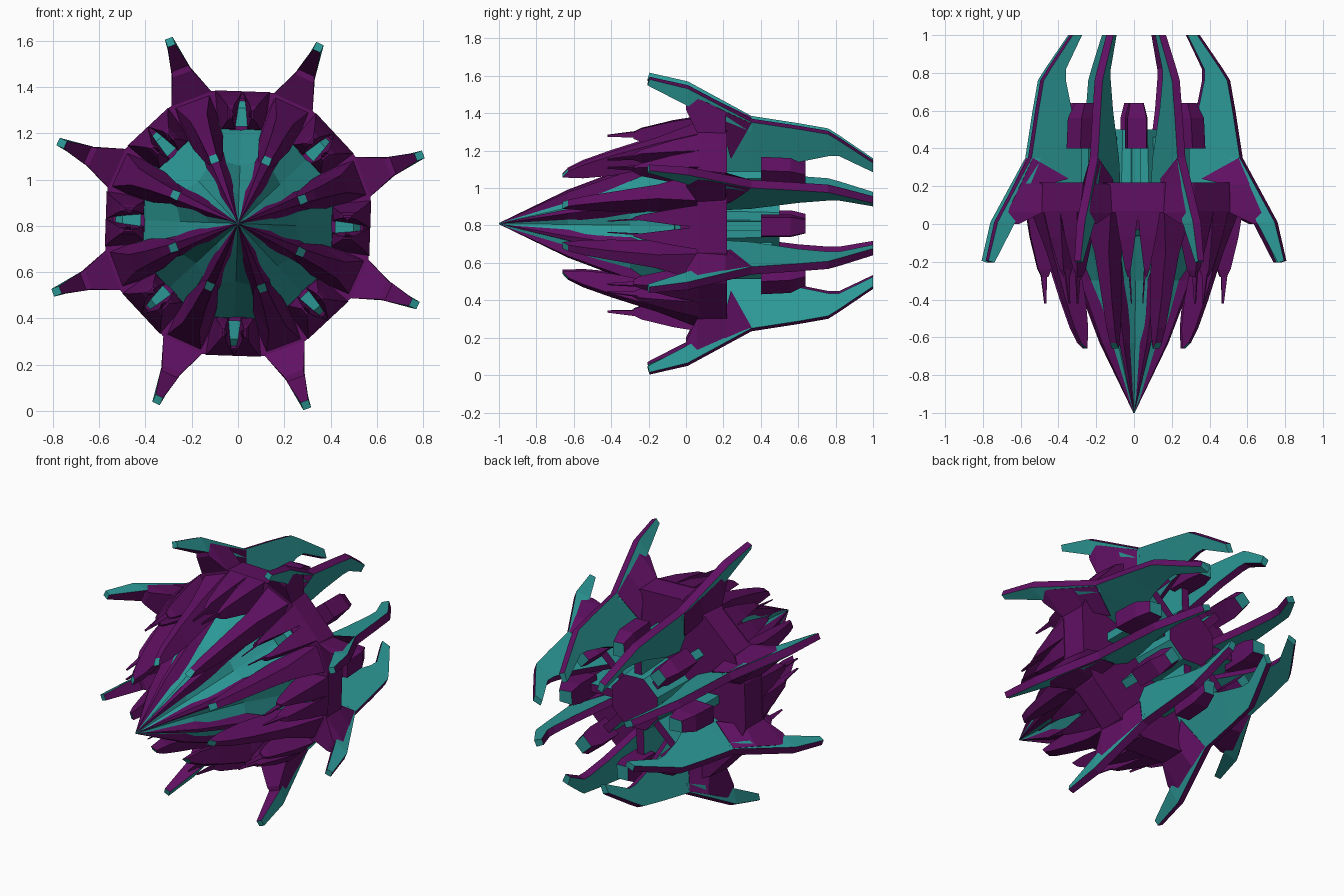
import bpy, bmesh
from math import cos, sin, radians

if "Cube" in bpy.data.objects:
    bpy.data.objects.remove(bpy.data.objects["Cube"])

CZ = 0.81                      # height of the ship axis
FIN, GAP = 20.5, -2.0          # start angles of the two sets of eight parts


def material(name, rgb):
    m = bpy.data.materials.new(name)
    m.diffuse_color = (*rgb, 1)
    m.use_nodes = True
    m.node_tree.nodes["Principled BSDF"].inputs["Base Color"].default_value = m.diffuse_color
    return m


PURPLE = material("purple", (0.115, 0.005, 0.12))
TEAL = material("teal", (0.025, 0.32, 0.31))


def finish(name, bm):
    bmesh.ops.remove_doubles(bm, verts=bm.verts, dist=1e-5)
    bmesh.ops.recalc_face_normals(bm, faces=bm.faces)
    me = bpy.data.meshes.new(name)
    bm.to_mesh(me)
    bm.free()
    me.materials.append(PURPLE)
    me.materials.append(TEAL)
    ob = bpy.data.objects.new(name, me)
    bpy.context.collection.objects.link(ob)


def polar(angle, t, r, y):
    a = radians(angle)
    return (r * cos(a) - t * sin(a), y, CZ + r * sin(a) + t * cos(a))


def radial(name, start, sections, colours="pppp", caps="pp", shifts=((0, 0),)):
    """Eight lofts around the axis. Section: y, r_in, r_out, width_in, width_out, (y lean).
    colours: inner, side, outer, side. shifts: side offset at the first and last section."""
    bm = bmesh.new()
    n = len(sections) - 1
    for k in range(8):
        for s0, s1 in shifts:
            rings = []
            for i, (y, ri, ro, wi, wo, *lean) in enumerate(sections):
                s = s0 + (s1 - s0) * i / n
                yo = y + (lean[0] if lean else 0)
                pts = [(s - wi / 2, ri, y), (s + wi / 2, ri, y), (s + wo / 2, ro, yo), (s - wo / 2, ro, yo)]
                rings.append([bm.verts.new(polar(start + 45 * k, *p)) for p in pts])
            for a, b in zip(rings, rings[1:]):
                for j in range(4):
                    f = bm.faces.new((a[j], a[(j + 1) % 4], b[(j + 1) % 4], b[j]))
                    f.material_index = colours[j] == "t"
            for ring, c in zip((rings[0], rings[-1]), caps):
                bm.faces.new(ring).material_index = c == "t"
    finish(name, bm)


def lathe(name, rings, colour, back="p"):
    """Joins rings of (y, [(angle, radius), ...]) into a closed body."""
    bm = bmesh.new()
    loops = [[bm.verts.new(polar(a, 0, r, y)) for a, r in pts] for y, pts in rings]
    m = len(loops[0])
    for a, b in zip(loops, loops[1:]):
        for j in range(m):
            f = bm.faces.new((a[j], a[(j + 1) % m], b[(j + 1) % m], b[j]))
            f.material_index = colour == "t"
    bm.faces.new(loops[0])
    bm.faces.new(loops[-1]).material_index = back == "t"
    finish(name, bm)


def star(ridge, valley):
    return [p for k in range(8) for p in ((FIN + 45 * k, ridge), (FIN + 22.5 + 45 * k, valley))]


def sixteen(r):
    return [(FIN + s + 45 * k, r) for k in range(8) for s in (-9, 9)]


# Fluted nose cone
lathe("nose_cone", [(-1, star(0.004, 0.003)), (-0.63, star(0.175, 0.125)),
                    (-0.3, star(0.30, 0.25)), (0.07, star(0.5, 0.46))], "t")
radial("nose_rib", FIN, [(-0.99, 0.0, 0.008, 0.003, 0.003), (-0.63, 0.12, 0.19, 0.07, 0.025),
                         (-0.3, 0.22, 0.32, 0.13, 0.04), (0.07, 0.4, 0.52, 0.18, 0.06)])

# Main ring with alternating wide and narrow sides, and rear hub
lathe("body_ring", [(0.06, sixteen(0.585)), (0.22, sixteen(0.575))], "p")
lathe("rear_hub", [(0.2, [(GAP + 22.5 + 45 * k, 0.19) for k in range(8)]),
                   (0.5, [(GAP + 22.5 + 45 * k, 0.17) for k in range(8)])], "t")

# Long prongs in line with the fins
radial("long_prong", FIN, [(-0.66, 0.28, 0.315, 0.04, 0.035, 0.03), (-0.55, 0.28, 0.355, 0.06, 0.045),
                           (-0.4, 0.30, 0.41, 0.085, 0.055), (-0.15, 0.36, 0.49, 0.13, 0.08),
                           (0.07, 0.42, 0.565, 0.17, 0.16)], caps="tp")

# Forked hull wedges with thin spikes, joined by a deck that ends in a vent
radial("hull_fork", GAP, [(0.07, 0.40, 0.572, 0.08, 0.12), (-0.07, 0.41, 0.55, 0.055, 0.085),
                          (-0.24, 0.44, 0.51, 0.025, 0.03), (-0.28, 0.455, 0.49, 0.01, 0.012)],
       shifts=((-0.06, -0.045), (0.06, 0.045)))
radial("hull_spike", GAP, [(-0.18, 0.46, 0.505, 0.012, 0.012), (-0.42, 0.465, 0.475, 0.005, 0.005)],
       shifts=((-0.045, -0.03), (0.045, 0.03)))
radial("hull_deck", GAP, [(0.07, 0.40, 0.572, 0.12, 0.12), (-0.03, 0.40, 0.54, 0.10, 0.10)])
radial("hull_vent", GAP, [(-0.065, 0.42, 0.50, 0.07, 0.08, 0.005), (-0.02, 0.42, 0.54, 0.09, 0.10)],
       "tttt", "tt")

# Fin mounts flaring out of the ring
radial("fin_mount", FIN, [(0.0, 0.69, 0.76, 0.09, 0.045), (0.06, 0.575, 0.75, 0.185, 0.05),
                          (0.21, 0.54, 0.67, 0.18, 0.05),
                          (0.24, 0.39, 0.6, 0.05, 0.048, 0.11)])

# Fins: forward tip, outer spine and rear blade
radial("fin_spine", FIN, [(-0.205, 0.82, 0.855, 0.035, 0.035, 0.01), (0.01, 0.71, 0.803, 0.085, 0.046),
                          (0.35, 0.55, 0.606, 0.046, 0.046)], "ptpt", "tp")
radial("fin_blade", FIN, [(0.21, 0.26, 0.60, 0.04, 0.04), (0.35, 0.28, 0.606, 0.04, 0.046),
                          (0.6, 0.37, 0.565, 0.04, 0.045), (0.76, 0.405, 0.535, 0.04, 0.045),
                          (0.82, 0.405, 0.495, 0.04, 0.045), (1.0, 0.31, 0.365, 0.035, 0.04)],
       "ptpt", "pt")

# Engine pods on short arms
radial("engine_pod", GAP, [(0.4, 0.33, 0.47, 0.12, 0.10), (0.56, 0.33, 0.46, 0.12, 0.10),
                           (0.64, 0.335, 0.42, 0.08, 0.07)], caps="pt")
radial("engine_arm", GAP, [(0.21, 0.16, 0.38, 0.05, 0.05), (0.46, 0.16, 0.38, 0.05, 0.05)], "tttt")
